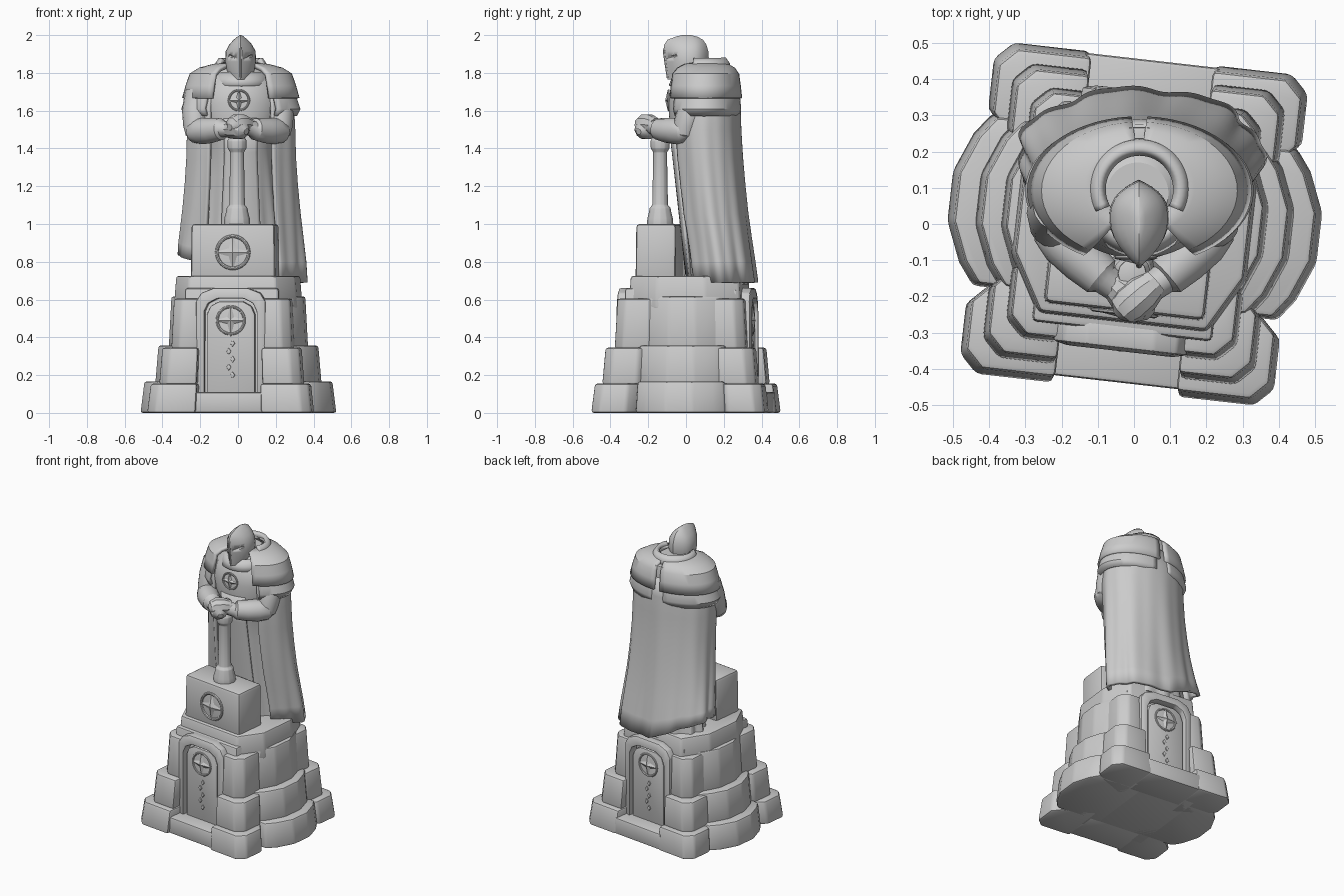
import bpy, bmesh
from math import sin, cos, pi, radians
from mathutils import Matrix, Vector

ID = Matrix.Identity(4)
TURN = Matrix.Rotation(radians(-6.5), 4, 'Z')      # the plinth sits slightly twisted
BACK = TURN @ Matrix.Rotation(pi, 4, 'Z') @ Matrix.Translation((0, -0.015, 0))


def shade(ob, angle=32):
    bpy.ops.object.select_all(action='DESELECT')
    ob.select_set(True)
    bpy.context.view_layer.objects.active = ob
    bpy.ops.object.shade_smooth_by_angle(angle=radians(angle))
    return ob


def add(name, verts, faces, turn=ID, bevel=0):
    bm = bmesh.new()
    vs = [bm.verts.new(turn @ Vector(v)) for v in verts]
    for f in faces:
        bm.faces.new([vs[i] for i in f])
    bmesh.ops.recalc_face_normals(bm, faces=bm.faces)
    if bevel:
        edges = [e for e in bm.edges if len(e.link_faces) == 2 and e.calc_face_angle() > radians(20)]
        bmesh.ops.bevel(bm, geom=edges, offset=bevel, segments=2, profile=0.5,
                        affect='EDGES', clamp_overlap=True)
    me = bpy.data.meshes.new(name)
    bm.to_mesh(me)
    bm.free()
    ob = bpy.data.objects.new(name, me)
    bpy.context.collection.objects.link(ob)
    return shade(ob)


def loft(name, rings, turn=ID, bevel=0, closed=True):
    n, m = len(rings[0]), len(rings)
    faces = [(i * n + j, i * n + (j + 1) % n, (i + 1) * n + (j + 1) % n, (i + 1) * n + j)
             for i in range(m - 1) for j in range(n if closed else n - 1)]
    if closed:
        faces += [tuple(range(n)), tuple(range((m - 1) * n, m * n))]
    return add(name, [p for r in rings for p in r], faces, turn, bevel)


def block(name, outline, z0, z1, top=0.96, bevel=0.014, turn=TURN):
    return loft(name, [[(x, y, z0) for x, y in outline],
                       [(x * top, y * top, z1) for x, y in outline]], turn, bevel)


def slab(name, outline, y0, y1, turn, bevel=0.008):
    return loft(name, [[(x, y, z) for x, z in outline] for y in (y0, y1)], turn, bevel)


def tube(name, pts, radii, n=16, squash=1.0):
    pts = [Vector(p) for p in pts]
    rings = []
    for i, p in enumerate(pts):
        d = (pts[min(i + 1, len(pts) - 1)] - pts[max(i - 1, 0)]).normalized()
        u = d.cross(Vector((0, 0, 1)) if abs(d.z) < 0.9 else Vector((0, 1, 0))).normalized()
        v = d.cross(u)
        rings.append([p + radii[i] * (u * cos(2 * pi * k / n) + squash * v * sin(2 * pi * k / n))
                      for k in range(n)])
    return loft(name, rings)


def sheet(name, rows, a0, a1, n, thick, fold=0, hem=0, cx=0.015):
    """Curved cloth or plate; angle 0 is the back, 180 the front; rows are z, width, y, depth."""
    rings = []
    for i, (z, w, yc, d) in enumerate(rows):
        k = i / (len(rows) - 1)
        ring = []
        for j in range(n + 1):
            a = radians(a0 + (a1 - a0) * j / n)
            f = 1 + fold * k * (cos(7 * a + 1.5 * k) + 0.5 * cos(15 * a + 2 - 2 * k))
            ring.append((cx + w * sin(a) * f, yc + d * cos(a) * f, z + hem * k ** 3 * max(0, -sin(a))))
        rings.append(ring)
    ob = loft(name, rings, closed=False)
    mod = ob.modifiers.new("thickness", 'SOLIDIFY')
    mod.thickness, mod.offset = thick, 0
    return ob


def emblem(name, c, r, turn):
    bpy.ops.mesh.primitive_torus_add(major_radius=r * 0.85, minor_radius=r * 0.09, major_segments=32,
                                     minor_segments=8, location=c, rotation=(pi / 2, 0, 0))
    ob = bpy.context.object
    ob.name = name + "_ring"
    ob.data.transform(turn @ ob.matrix_basis)
    ob.matrix_basis = ID
    shade(ob)
    x, y, z = c
    pts = [(x, y - 0.018, z), (x, y + 0.01, z)]
    for k in range(8):
        q = r if k % 2 == 0 else r * 0.3
        pts.append((x + q * sin(k * pi / 4), y - 0.003, z + q * cos(k * pi / 4)))
    add(name + "_star", pts, [(c0, 2 + k, 2 + (k + 1) % 8) for k in range(8) for c0 in (0, 1)], turn)


def rect(x0, x1, y0, y1):
    return [(x0, y0), (x1, y0), (x1, y1), (x0, y1)]


# Stepped plinth: corner buttresses and polygonal side apses
tiers = [(0, 0.155, 0.438, 0.462, 0.515), (0.15, 0.345, 0.38, 0.410, 0.437), (0.34, 0.605, 0.322, 0.350, 0.365)]
for z0, z1, X, Y, A in tiers:
    for sx in (-1, 1):
        apse = [(0.1, -0.24), (A - 0.09, -0.24), (A - 0.045, -0.18), (A, -0.07)]
        apse += [(x, -y) for x, y in reversed(apse)]
        block("side_apse", [(x * sx, y + 0.02) for x, y in apse], z0, z1 + 0.012)
        for sy in (-1, 1):
            corner = [(0.175, 0.12), (0.175, Y), (X - 0.05, Y), (X, Y - 0.05), (X, Y - 0.19), (X - 0.05, Y - 0.24)]
            block("corner_buttress", [(x * sx, y * sy) for x, y in corner], z0, z1)
block("plinth_core", rect(-0.26, 0.26, -0.31, 0.31), 0, 0.66)
block("plinth_top", [(-0.33, -0.12), (-0.24, -0.28), (0.24, -0.28), (0.33, -0.12),
                     (0.33, 0.14), (0.24, 0.32), (-0.24, 0.32), (-0.33, 0.14)], 0.55, 0.725)


# Arched doors, front and back
def arch(w, z0, z1):
    return [(-w, z0), (-w, z1 - 0.07), (-w * 0.85, z1 - 0.025), (-w * 0.5, z1),
            (w * 0.5, z1), (w * 0.85, z1 - 0.025), (w, z1 - 0.07), (w, z0)]


for side, turn in (("front", TURN), ("back", BACK)):
    slab(side + "_step", rect(-0.19, 0.19, 0, 0.11), -0.44, -0.2, turn, 0.012)
    outer, inner = arch(0.185, 0.1, 0.66), arch(0.14, 0.1, 0.605)
    rings = [[(x, y, z) for x, z in o] for o, y in
             ((outer, -0.28), (outer, -0.345), (inner, -0.355), (inner, -0.28))]
    faces = [(i * 8 + j, i * 8 + j + 1, (i + 1) % 4 * 8 + j + 1, (i + 1) % 4 * 8 + j)
             for i in range(4) for j in range(7)] + [(0, 8, 16, 24), (7, 15, 23, 31)]
    add(side + "_door_frame", [p for r in rings for p in r], faces, turn, 0.008)
    slab(side + "_door", arch(0.128, 0.1, 0.59), -0.338, -0.28, turn)
    emblem(side + "_door_emblem", (0, -0.337, 0.49), 0.085, turn)
    for k in range(5):                              # carved vine-like studs
        x, z = 0.01 * (-1) ** k, 0.2 + k * 0.042
        slab("door_stud", [(x, z - 0.018), (x + 0.013, z), (x, z + 0.018), (x - 0.013, z)],
             -0.346, -0.33, turn, 0.003)

# Block carrying the weapon
block("weapon_block", rect(-0.225, 0.225, -0.245, -0.03), 0.70, 1.0, 0.985, 0.018)
emblem("block_emblem", (0, -0.244, 0.85), 0.10, TURN)

# Weapon shaft standing on the block
prof = [(0.98, 0.072), (1.03, 0.068), (1.06, 0.06), (1.085, 0.056), (1.10, 0.042), (1.38, 0.037),
        (1.40, 0.05), (1.44, 0.052), (1.46, 0.04), (1.54, 0.04)]
loft("weapon_shaft", [[(-0.005 + r * cos(k * pi / 6), -0.137 + r * sin(k * pi / 6), z) for k in range(12)]
                      for z, r in prof], bevel=0.004)

# Robe with folds towards the floor, closed up to the neck
robe = [(0.68, 0.25, 0.17, 0.15), (0.85, 0.225, 0.155, 0.15), (1.05, 0.20, 0.135, 0.155),
        (1.25, 0.18, 0.115, 0.155), (1.40, 0.17, 0.10, 0.16), (1.52, 0.20, 0.095, 0.18),
        (1.64, 0.23, 0.09, 0.185), (1.73, 0.21, 0.09, 0.17), (1.79, 0.15, 0.09, 0.13),
        (1.825, 0.115, 0.09, 0.11), (1.845, 0.085, 0.085, 0.085)]
rings = []
for z, w, yc, d in robe:
    ring = []
    for k in range(72):
        a = k * pi / 36
        f = 1 + 0.05 * max(0, (1.4 - z) / 0.7) * cos(12 * a)
        ring.append((0.01 + w * sin(a) * f, yc + d * cos(a) * f, z))
    rings.append(ring)
loft("robe", rings)
sheet("coat_front", [(1.56, 0.19, 0.095, 0.185), (1.38, 0.18, 0.10, 0.168), (1.2, 0.195, 0.12, 0.168),
                     (0.95, 0.22, 0.145, 0.165), (0.72, 0.25, 0.165, 0.16)], 152, 208, 12, 0.015, 0.01)
emblem("chest_emblem", (0.005, -0.092, 1.655), 0.062, ID)

# Long cape, open in front
cape = [(1.74, 0.25, 0.10, 0.165), (1.62, 0.27, 0.10, 0.178), (1.5, 0.275, 0.10, 0.18), (1.35, 0.277, 0.11, 0.178),
        (1.2, 0.285, 0.125, 0.175), (1.05, 0.297, 0.142, 0.173), (0.92, 0.31, 0.163, 0.17),
        (0.8, 0.322, 0.181, 0.170), (0.69, 0.328, 0.195, 0.172)]
sheet("cape", cape, -144, 144, 96, 0.022, 0.036, 0.15)

for s in (-1, 1):
    # Layered shoulder plates meeting at the spine
    sheet("shoulder_plate", [(1.845, 0.10, 0.105, 0.095), (1.835, 0.15, 0.10, 0.125), (1.818, 0.215, 0.095, 0.158),
                             (1.79, 0.262, 0.092, 0.180), (1.73, 0.282, 0.092, 0.188), (1.665, 0.300, 0.092, 0.195)],
          s * 4, s * 150, 22, 0.022)
    sheet("shoulder_lower_plate", [(1.70, 0.275, 0.092, 0.18), (1.655, 0.29, 0.092, 0.188),
                                   (1.61, 0.306, 0.092, 0.192), (1.575, 0.288, 0.092, 0.184)],
          s * 8, s * 142, 22, 0.02)
    # Sleeves, cuffs and hands resting on the shaft
    tube("upper_arm", [(s * 0.21, 0.05, 1.70), (s * 0.222, 0.03, 1.60), (s * 0.222, 0.0, 1.52),
                       (s * 0.222, -0.01, 1.47), (s * 0.222, -0.01, 1.445)],
         [0.07, 0.075, 0.068, 0.055, 0.025])
    hz = 1.51 + 0.012 * s
    tube("forearm", [(s * 0.25, 0.03, 1.49), (s * 0.225, -0.01, 1.49), (s * 0.19, -0.05, 1.492), (s * 0.14, -0.10, 1.495),
                     (s * 0.09, -0.145, 1.502), (s * 0.08, -0.153, 1.503), (s * 0.03, -0.19, hz)],
         [0.03, 0.062, 0.07, 0.066, 0.058, 0.043, 0.038])
    tube("hand", [(s * 0.06, -0.16, hz), (s * 0.025, -0.19, hz + 0.005), (-s * 0.01, -0.22, hz + 0.005),
                  (-s * 0.03, -0.238, hz - 0.003), (-s * 0.045, -0.252, hz - 0.008)],
         [0.04, 0.054, 0.056, 0.046, 0.018], 10)

# Raised collar around the neck
sheet("collar", [(1.872, 0.105, 0.095, 0.105), (1.845, 0.122, 0.098, 0.122), (1.80, 0.135, 0.09, 0.135)],
      -118, 118, 36, 0.028)
sheet("collar_front", [(1.80, 0.12, 0.07, 0.12), (1.76, 0.14, 0.075, 0.145), (1.73, 0.15, 0.08, 0.162)],
      105, 255, 24, 0.02)
slab("spine_strap", rect(-0.02, 0.05, 1.6, 1.82), 0.2, 0.268, ID)

# Helmet with an almond section, keeled front and eye slits
helm = [(1.765, 0.056, -0.098, 0.085), (1.80, 0.072, -0.104, 0.10), (1.86, 0.082, -0.112, 0.122),
        (1.915, 0.079, -0.12, 0.118), (1.95, 0.060, -0.115, 0.108), (1.975, 0.038, -0.098, 0.09),
        (1.992, 0.017, -0.055, 0.06), (2.0, 0.004, -0.02, 0.025)]
rings = []
for z, w, yf, yb in helm:
    ring = []
    for k in range(32):
        t = cos(k * pi / 16)
        x = w * (1 - abs(t) ** (2.0 if t < 0 else 3.0)) * (1 if k < 16 else -1)
        ring.append((0.014 + x, 0.01 + t * (yb - 0.01 if t > 0 else 0.01 - yf), z))
    rings.append(ring)
helmet = loft("helmet", rings)
for s in (-1, 1):
    slit = tube("eye_slit_cutter", [(0.014 + s * 0.066, -0.05, 1.893), (0.014 + s * 0.015, -0.12, 1.872)],
                [0.011, 0.011], 8, 0.6)
    slit.hide_render = True
    slit.hide_viewport = True
    mod = helmet.modifiers.new("eye_slit", 'BOOLEAN')
    mod.operation, mod.object = 'DIFFERENCE', slit
tube("helmet_keel", [(0.014, -0.094, 1.775), (0.014, -0.107, 1.86), (0.014, -0.114, 1.915), (0.014, -0.103, 1.955)],
     [0.008, 0.008, 0.009, 0.006], 8)
